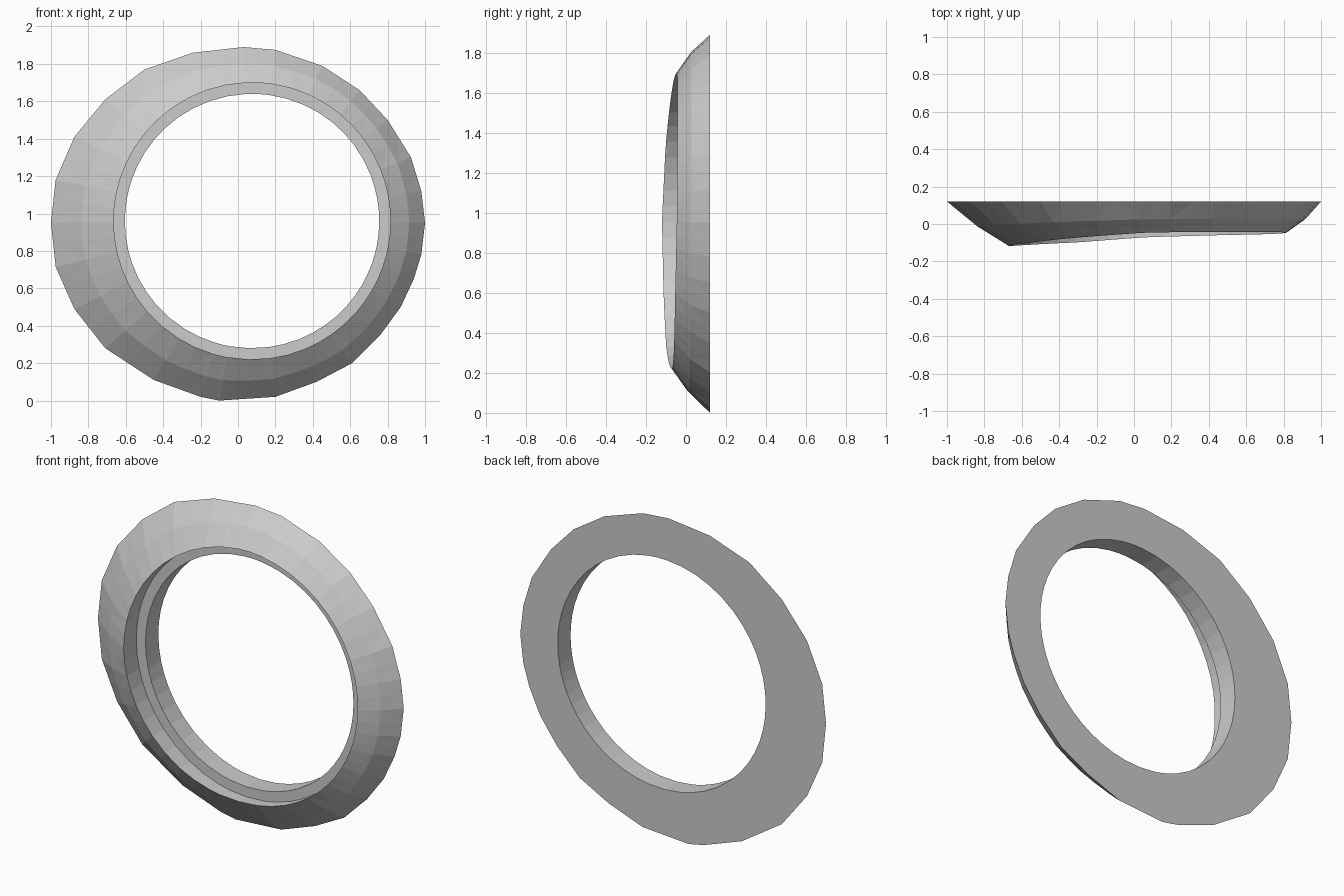
import bpy, bmesh, math
from mathutils import Vector

if "Cube" in bpy.data.objects:
    bpy.data.objects.remove(bpy.data.objects["Cube"])

# Slightly irregular outer outline at the flat back, as (x, z)
OUTLINE = [(1, .95), (.98, 1.12), (.925, 1.3), (.80, 1.5), (.65, 1.66), (.45, 1.79), (.2, 1.875),
           (.03, 1.89), (-.24, 1.86), (-.5, 1.77), (-.71, 1.61), (-.875, 1.41), (-.975, 1.18),
           (-1, .95), (-.975, .715), (-.875, .49), (-.71, .28), (-.45, .11), (-.2, .02), (-.1, 0),
           (.2, .02), (.42, .1), (.61, .2), (.76, .35), (.87, .5), (.94, .65), (.98, .78)]
# Front height (y) of the rim every 30 degrees, starting at +x
RIM_Y = [-.046, -.042, -.042, -.045, -.072, -.102, -.12, -.112, -.098, -.07, -.06, -.054]
CX, CZ = .075, .96
BACK, LEDGE = .12, 0.0
R_RIM, R_HOLE = .74, .68


def rim_y(a):
    t = (a / math.tau % 1) * 12
    i = int(t)
    return RIM_Y[i % 12] + (RIM_Y[(i + 1) % 12] - RIM_Y[i % 12]) * (t - i)


def circle_point(a, r, y):
    return Vector((CX + r * math.cos(a), y, CZ + r * math.sin(a)))


# Cross-section at each outline point (corners plus edge midpoints)
sections = []
for i, (x, z) in enumerate(OUTLINE):
    x2, z2 = OUTLINE[(i + 1) % len(OUTLINE)]
    for t in (0, .5):
        px, pz = x + (x2 - x) * t, z + (z2 - z) * t
        a = math.atan2(pz - CZ, px - CX)
        outer = Vector((px, BACK, pz))
        rim = circle_point(a, R_RIM, rim_y(a))
        bulge = Vector((math.cos(a) * .012, -.008, math.sin(a) * .012))
        mid = outer.lerp(rim, .52) + bulge
        sections.append([outer, mid, rim, circle_point(a, R_RIM, LEDGE),
                         circle_point(a, R_HOLE, LEDGE), circle_point(a, R_HOLE, BACK)])

# Bezel ring: join the sections all the way around
bm = bmesh.new()
rows = [[bm.verts.new(p) for p in s] for s in sections]
slope = []
for i, row in enumerate(rows):
    nxt = rows[(i + 1) % len(rows)]
    for j in range(6):
        k = (j + 1) % 6
        f = bm.faces.new((row[j], row[k], nxt[k], nxt[j]))
        if j < 2:
            slope.append(f)
bmesh.ops.triangulate(bm, faces=slope)
bmesh.ops.recalc_face_normals(bm, faces=bm.faces)
mesh = bpy.data.meshes.new("bezel_ring")
bm.to_mesh(mesh)
bm.free()
bpy.context.collection.objects.link(bpy.data.objects.new("bezel_ring", mesh))
